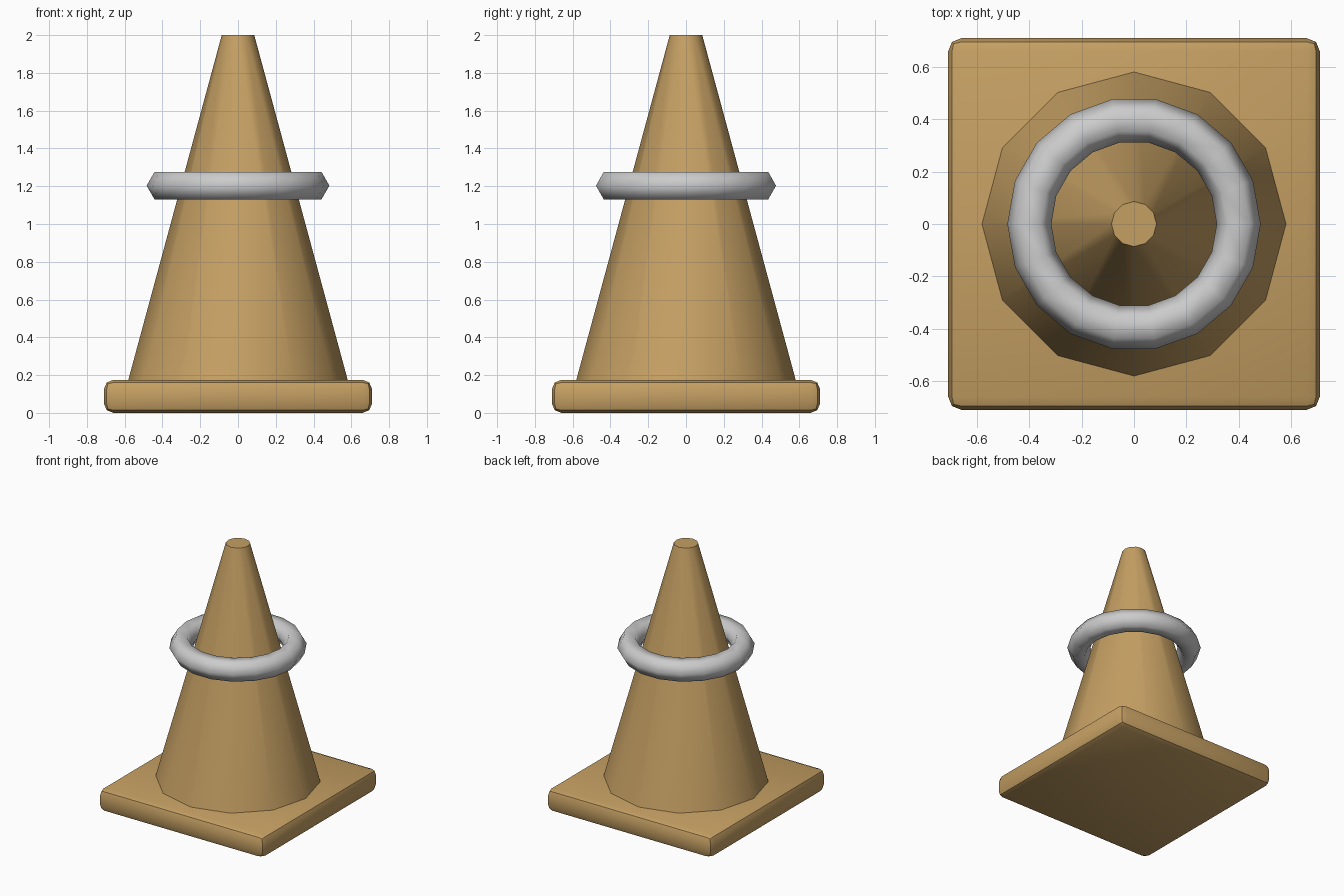
import bpy
from math import radians

if "Cube" in bpy.data.objects:
    bpy.data.objects.remove(bpy.data.objects["Cube"])

tan = bpy.data.materials.new("tan")
tan.diffuse_color = (0.56, 0.35, 0.125, 1)
tan.use_nodes = True
tan.node_tree.nodes["Principled BSDF"].inputs["Base Color"].default_value = tan.diffuse_color


def finish(name, angle, material=None):
    obj = bpy.context.object
    obj.name = name
    if material:
        obj.data.materials.append(material)
    bpy.ops.object.shade_smooth_by_angle(angle=radians(angle))
    return obj


# Square base slab with rounded edges
bpy.ops.mesh.primitive_cube_add(size=1, location=(0, 0, 0.0875))
base = bpy.context.object
base.scale = (1.42, 1.42, 0.175)
bpy.ops.object.transform_apply(location=False, rotation=False, scale=True)
bevel = base.modifiers.new("rounded_edges", 'BEVEL')
bevel.width = 0.05
bevel.segments = 2
bpy.ops.object.modifier_apply(modifier=bevel.name)
finish("base", 30, tan)

# Twelve-sided tapered body
z0, z1 = 0.17, 2.0
bpy.ops.mesh.primitive_cone_add(vertices=12, radius1=0.582, radius2=0.086,
                                depth=z1 - z0, location=(0, 0, (z0 + z1) / 2))
finish("cone_body", 40, tan)

# Loose ring around the body
bpy.ops.mesh.primitive_torus_add(major_segments=18, minor_segments=6,
                                 major_radius=0.4, minor_radius=0.084,
                                 location=(0, 0, 1.203))
finish("ring", 80)
